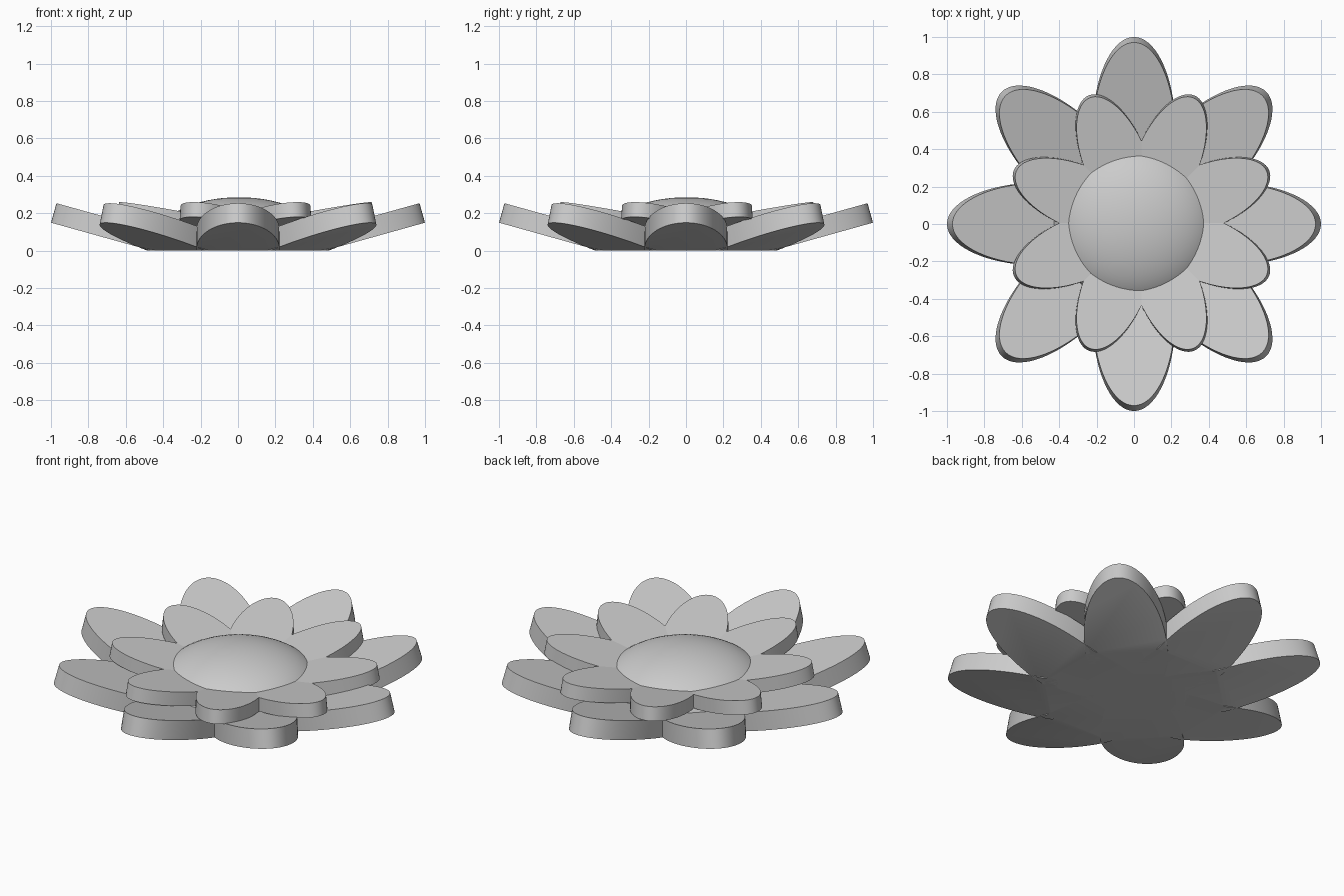
import bpy, bmesh, math
from mathutils import Matrix

if "Cube" in bpy.data.objects:
    bpy.data.objects.remove(bpy.data.objects["Cube"], do_unlink=True)

grey = bpy.data.materials.new("light_grey")
grey.use_nodes = True
colour = (0.6, 0.6, 0.6, 1)
grey.diffuse_color = colour
grey.node_tree.nodes["Principled BSDF"].inputs["Base Color"].default_value = colour


def finish(name, bm):
    bmesh.ops.recalc_face_normals(bm, faces=bm.faces)
    mesh = bpy.data.meshes.new(name)
    bm.to_mesh(mesh)
    bm.free()
    mesh.materials.append(grey)
    obj = bpy.data.objects.new(name, mesh)
    bpy.context.collection.objects.link(obj)
    bpy.ops.object.select_all(action='DESELECT')
    obj.select_set(True)
    bpy.context.view_layer.objects.active = obj
    bpy.ops.object.shade_smooth_by_angle(angle=math.radians(30))
    return obj


def cut_below(bm, z):
    geom = bm.verts[:] + bm.edges[:] + bm.faces[:]
    cut = bmesh.ops.bisect_plane(bm, geom=geom, plane_co=(0, 0, z), plane_no=(0, 0, 1),
                                 clear_inner=True)
    edges = [e for e in cut["geom_cut"] if isinstance(e, bmesh.types.BMEdge)]
    bmesh.ops.holes_fill(bm, edges=edges, sides=0)


def petal(name, half_length, half_width, thickness, tilt, height, turn, centre):
    # Elliptical slab starting at the flower centre, tilted up, then turned into place
    bm = bmesh.new()
    bmesh.ops.create_cone(bm, cap_ends=True, segments=72, radius1=1, radius2=1, depth=1)
    place = (Matrix.Translation((centre[0], centre[1], height))
             @ Matrix.Rotation(turn, 4, 'Z')
             @ Matrix.Rotation(-math.radians(tilt), 4, 'Y')
             @ Matrix.Translation((half_length, 0, thickness / 2))
             @ Matrix.Diagonal((half_length, half_width, thickness, 1)))
    bm.transform(place)
    cut_below(bm, 0)
    finish(name, bm)


# Two rings of eight petals, the inner ring turned half a step
for i in range(8):
    petal(f"outer_petal_{i + 1}", 0.519, 0.222, 0.108, 15.6, -0.13,
          i * math.pi / 4, (0, 0))
    petal(f"inner_petal_{i + 1}", 0.375, 0.17, 0.08, 10, 0.05,
          (i + 0.5) * math.pi / 4, (0.04, 0.005))

# Hidden core that closes the flat underside
bm = bmesh.new()
bmesh.ops.create_cone(bm, cap_ends=True, segments=32, radius1=0.2, radius2=0.2, depth=0.1,
                      matrix=Matrix.Translation((0, 0, 0.05)))
finish("base_core", bm)

# Domed flower centre
bm = bmesh.new()
bmesh.ops.create_uvsphere(bm, u_segments=64, v_segments=32, radius=1)
bm.transform(Matrix.Translation((0.005, 0.003, 0.065)) @ Matrix.Diagonal((0.44, 0.44, 0.22, 1)))
cut_below(bm, 0.065)
finish("flower_centre", bm)
